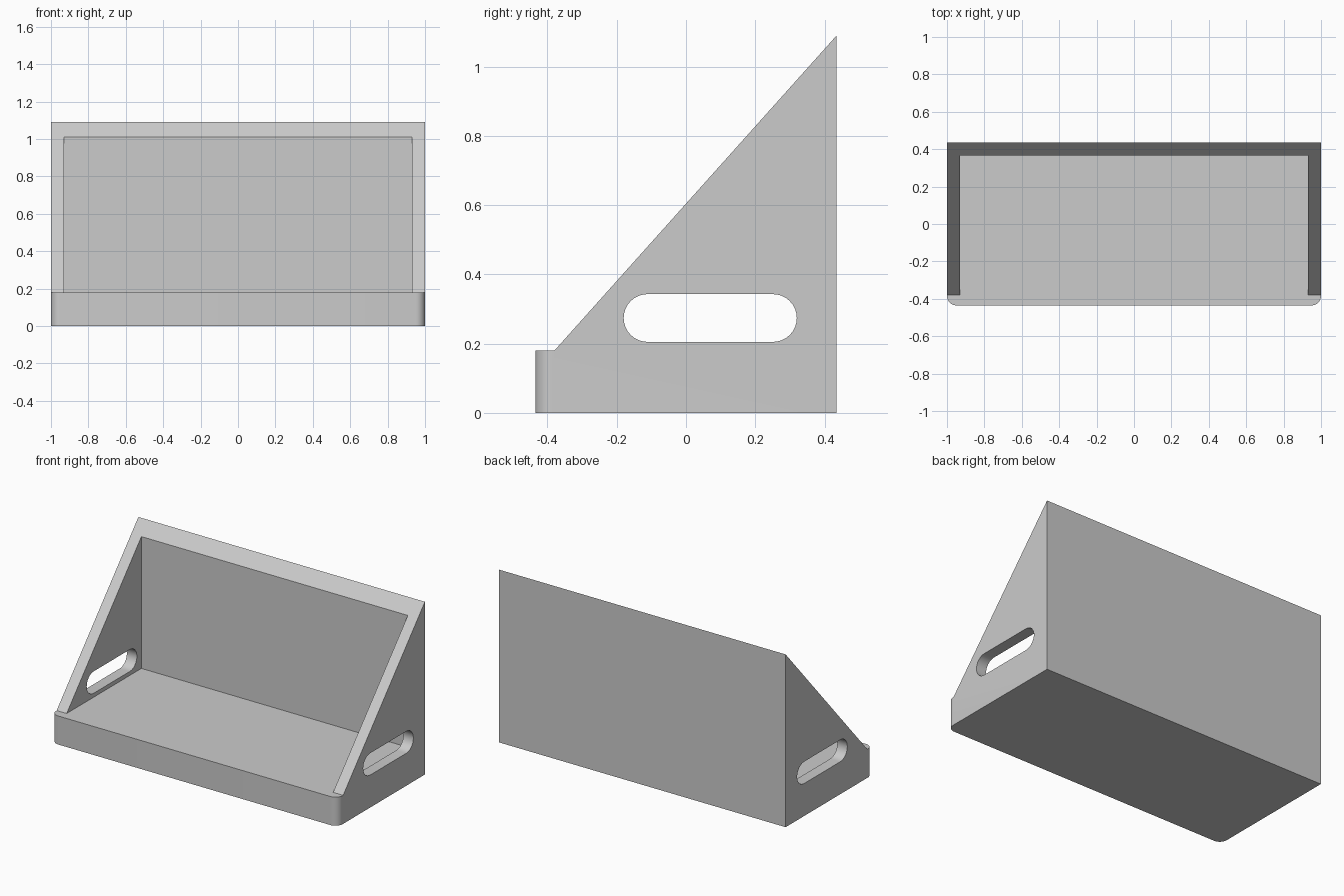
import bpy, bmesh, math

default = bpy.data.objects.get("Cube")
if default:
    bpy.data.objects.remove(default, do_unlink=True)

# Overall dimensions
HALF_DEPTH, HEIGHT = 0.435, 1.09
WALL, FLOOR, SLOPE_START = 0.07, 0.18, -0.38
SLOT_MIN, SLOT_MAX, SLOT_Z, SLOT_RADIUS = -0.18, 0.32, 0.274, 0.069

grey = bpy.data.materials.new("light_grey")
grey.use_nodes = True
colour = (0.6, 0.6, 0.6, 1)
grey.diffuse_color = colour
grey.node_tree.nodes["Principled BSDF"].inputs["Base Color"].default_value = colour


def prism(name, profile, half_width, corner_radius=0):
    """Extrude a (y, z) profile along x, optionally rounding the front uprights."""
    bm = bmesh.new()
    face = bm.faces.new([bm.verts.new((-half_width, y, z)) for y, z in profile])
    extruded = bmesh.ops.extrude_face_region(bm, geom=[face])["geom"]
    moved = [v for v in extruded if isinstance(v, bmesh.types.BMVert)]
    bmesh.ops.translate(bm, verts=moved, vec=(2 * half_width, 0, 0))
    if corner_radius:
        front = min(y for y, z in profile)
        uprights = [e for e in bm.edges
                    if all(abs(v.co.y - front) < 1e-4 for v in e.verts)
                    and abs(e.verts[0].co.x - e.verts[1].co.x) < 1e-4]
        bmesh.ops.bevel(bm, geom=uprights, offset=corner_radius, segments=8,
                        profile=0.5, affect='EDGES')
    bmesh.ops.recalc_face_normals(bm, faces=bm.faces)
    mesh = bpy.data.meshes.new(name)
    bm.to_mesh(mesh)
    bm.free()
    mesh.materials.append(grey)
    obj = bpy.data.objects.new(name, mesh)
    bpy.context.collection.objects.link(obj)
    return obj


# Solid body: low front lip, sloping sides, upright back
bin_body = prism("open_bin", [
    (-HALF_DEPTH, 0), (HALF_DEPTH, 0), (HALF_DEPTH, HEIGHT),
    (SLOPE_START, FLOOR), (-HALF_DEPTH, FLOOR)], 1, corner_radius=0.05)

# Hollow between the two sides, the back and the floor
back_inner = HALF_DEPTH - WALL
hollow = prism("hollow_cutter", [
    (SLOPE_START, FLOOR), (back_inner, FLOOR),
    (back_inner, HEIGHT + 0.2), (SLOPE_START, HEIGHT + 0.2)], 1 - WALL)

# Rounded handle slot through both sides
slot_profile = []
for centre, start in ((SLOT_MAX - SLOT_RADIUS, -90), (SLOT_MIN + SLOT_RADIUS, 90)):
    for step in range(17):
        a = math.radians(start + step * 180 / 16)
        slot_profile.append((centre + SLOT_RADIUS * math.cos(a),
                             SLOT_Z + SLOT_RADIUS * math.sin(a)))
slot = prism("slot_cutter", slot_profile, 1.2)

# Cut, then remove the cutters
bpy.ops.object.select_all(action='DESELECT')
bpy.context.view_layer.objects.active = bin_body
bin_body.select_set(True)
for cutter in (hollow, slot):
    cutter.hide_render = True
    cut = bin_body.modifiers.new(cutter.name, 'BOOLEAN')
    cut.operation, cut.solver, cut.object = 'DIFFERENCE', 'EXACT', cutter
    bpy.ops.object.modifier_apply(modifier=cut.name)
    bpy.data.objects.remove(cutter, do_unlink=True)

bpy.ops.object.shade_smooth_by_angle(angle=math.radians(30))
